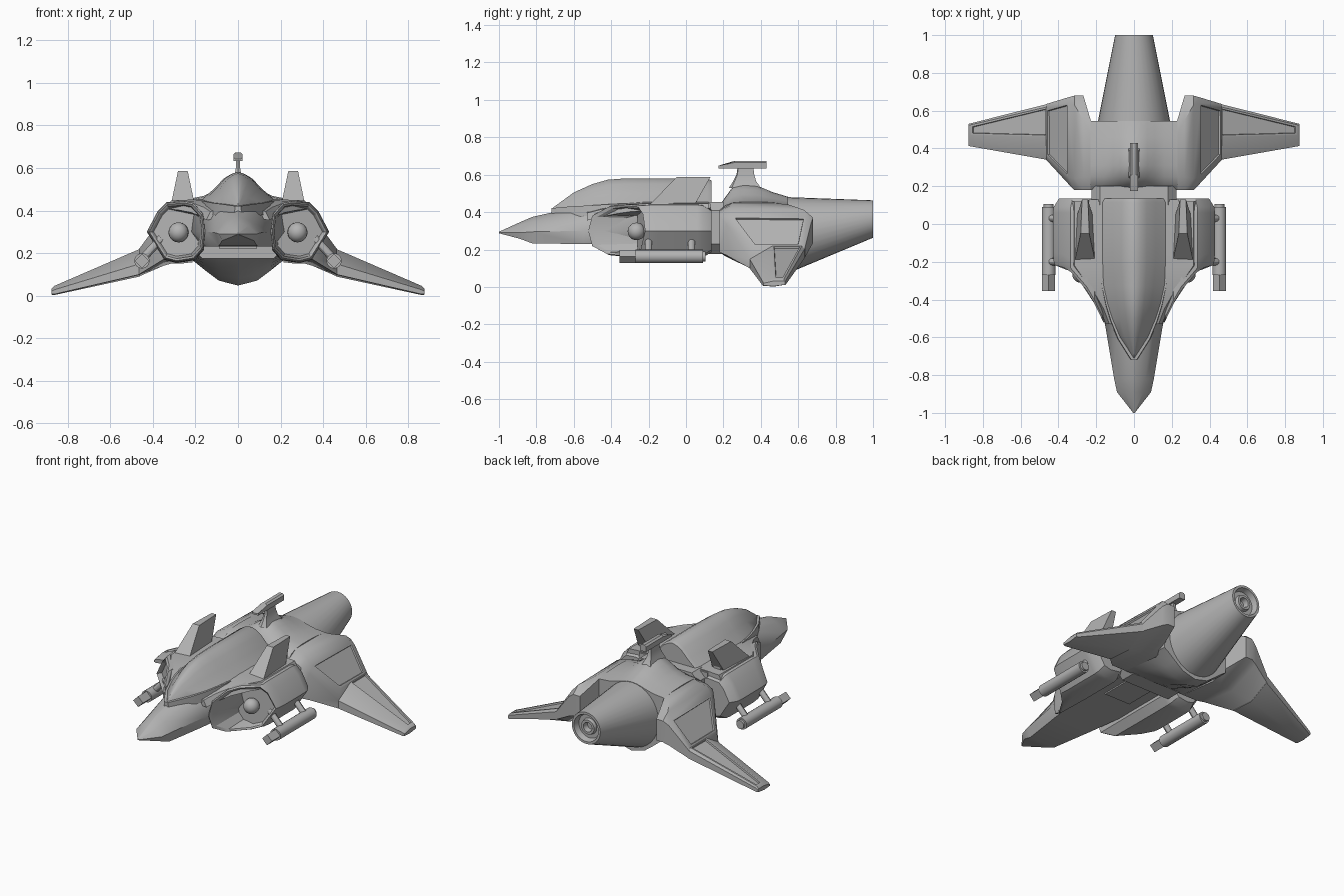
import bpy, bmesh, math
from mathutils import Vector

cube = bpy.data.objects.get("Cube")
if cube:
    bpy.data.objects.remove(cube, do_unlink=True)

grey = bpy.data.materials.new("hull grey")
grey.use_nodes = True
GREY = (0.45, 0.45, 0.45, 1)
grey.diffuse_color = GREY
grey.node_tree.nodes["Principled BSDF"].inputs["Base Color"].default_value = GREY


def finish(name, bm, mirror=False, angle=30):
    """Turn a bmesh into a shaded object, optionally mirrored across x."""
    bmesh.ops.recalc_face_normals(bm, faces=bm.faces)
    mesh = bpy.data.meshes.new(name)
    bm.to_mesh(mesh)
    bm.free()
    mesh.materials.append(grey)
    ob = bpy.data.objects.new(name, mesh)
    bpy.context.collection.objects.link(ob)
    if mirror:
        ob.modifiers.new("Mirror", "MIRROR").use_clip = False
    bpy.ops.object.select_all(action="DESELECT")
    ob.select_set(True)
    bpy.context.view_layer.objects.active = ob
    bpy.ops.object.shade_smooth_by_angle(angle=math.radians(angle))
    return ob


def loft(name, rings, mirror=False, angle=30, panels=()):
    """Skin closed rings; panels lists (span, side) faces to recess."""
    bm = bmesh.new()
    rows = [[bm.verts.new(p) for p in ring] for ring in rings]
    n = len(rows[0])
    sides = {}
    for s, (a, b) in enumerate(zip(rows, rows[1:])):
        for i in range(n):
            j = (i + 1) % n
            sides[s, i] = bm.faces.new((a[i], a[j], b[j], b[i]))
    bm.faces.new(rows[0])
    bm.faces.new(rows[-1])
    bmesh.ops.recalc_face_normals(bm, faces=bm.faces)
    for key in panels:
        bmesh.ops.inset_individual(bm, faces=[sides[key]], thickness=0.015)
        bmesh.ops.inset_individual(bm, faces=[sides[key]], thickness=0.003, depth=-0.01)
    return finish(name, bm, mirror, angle)


def oval(y, rx, low, high, n=32):
    mid, rz = (low + high) / 2, (high - low) / 2
    return [(rx * math.cos(t), y, mid + rz * math.sin(t))
            for t in (math.tau * i / n for i in range(n))]


def symmetric(y, half):
    """Closed ring at y from a right-hand profile, top to bottom, off the axis."""
    return [(x, y, z) for x, z in half] + [(-x, y, z) for x, z in reversed(half)]


def tube(name, a, b, radius, sides=16, mirror=True):
    a, b = Vector(a), Vector(b)
    bm = bmesh.new()
    turn = (b - a).to_track_quat("Z", "Y").to_matrix().to_4x4()
    turn.translation = (a + b) / 2
    bmesh.ops.create_cone(bm, cap_ends=True, segments=sides, radius1=radius,
                          radius2=radius, depth=(b - a).length, matrix=turn)
    return finish(name, bm, mirror)


def box(name, low, high, mirror=False):
    (x0, y0, z0), (x1, y1, z1) = low, high
    return loft(name, [[(x0, y, z0), (x1, y, z0), (x1, y, z1), (x0, y, z1)]
                       for y in (y0, y1)], mirror)


# Nose and forward fuselage: ridge, shoulder, widest line, keel edge
hull = []
for y, top, ws, zs, wm, zm, wb, zb in (
        (-1.0, .295, .003, .293, .004, .29, .003, .287),
        (-.89, .345, .05, .328, .09, .29, .075, .258),
        (-.82, .375, .06, .35, .105, .295, .09, .232),
        (-.55, .435, .09, .41, .15, .30, .13, .23),
        (-.40, .445, .15, .43, .18, .30, .15, .23),
        (-.25, .450, .20, .445, .22, .30, .17, .23),
        (.13, .450, .24, .445, .24, .30, .17, .23)):
    hull.append(symmetric(y, [(.002, top), (ws, zs), (wm, zm), (wb, zb)]))
loft("fuselage", hull, angle=42)
box("belly_panel", (-.09, -.15, .222), (.09, .08, .232))
loft("neck", [symmetric(y, [(.18, .455), (.225, .41), (.225, .23), (.17, .175)])
              for y in (.10, .2)])

# Canopy with a thin frame around its foot
canopy, frame = [], []
for y, w, base, top in ((-.71, .006, .415, .425), (-.60, .075, .425, .505),
                        (-.50, .115, .43, .55), (-.42, .14, .435, .573),
                        (-.33, .16, .44, .58), (-.20, .175, .44, .58),
                        (.115, .175, .44, .58), (.135, .165, .44, .57)):
    canopy.append(symmetric(y, [(.04 * w, top)] + [
        (w * u, base + (top - base) * v)
        for u, v in ((.2, .93), (.38, .79), (.65, .44), (1, .05), (1, -.1))]))
    frame.append(symmetric(y - .01, [(w + .008, base + .006), (w + .012, base - .05)]))
loft("canopy", canopy, angle=35)
loft("canopy_frame", frame)

# Engine nacelles with curved, raked intake lips
profile = [(.155, .30), (.165, .215), (.205, .17), (.29, .157), (.345, .172),
           (.425, .30), (.375, .395), (.335, .435), (.25, .443), (.21, .435), (.165, .385)]
CX, CZ = .285, .298


def section(scale, y_rule):
    pts = [(CX + (x - CX) * scale, CZ + (z - CZ) * scale) for x, z in profile]
    return [(x, y_rule(x), z) for x, z in pts]


def rake(x):
    t = min(max((x - .155) / .27, 0), 1)
    return -.53 + .32 * (1 - (1 - t) ** 2)


loft("engine_nacelle", [
    section(.80, lambda x: max(rake(x) + .02, -.26)), section(.88, rake),
    section(.95, lambda x: rake(x) - .008), section(1, lambda x: rake(x) + .012),
    section(1.03, lambda x: max(rake(x) + .06, -.19)), section(1.03, lambda x: .06),
    section(1.0, lambda x: .09), section(.80, lambda x: .135)], True, 25)
bm = bmesh.new()
bmesh.ops.create_uvsphere(bm, u_segments=20, v_segments=12, radius=.047)
bmesh.ops.translate(bm, verts=bm.verts, vec=(.28, -.265, .297))
finish("intake_hub", bm, True)
# Shoulder deck flaring from the canopy out to the nacelle
loft("shoulder_deck", [[(.10, y, .36), (w, y, z - .04), (w - .02, y, z), (.10, y, z + .01)]
                       for y, w, z in ((-.53, .15, .395), (-.45, .18, .415), (-.38, .22, .43),
                                       (-.30, .28, .442), (-.22, .335, .447), (.12, .335, .447))],
     True, 35)

# Swept dorsal fins on small pads
loft("dorsal_fin", [
    [(.207, -.19, .445), (.312, -.19, .445), (.30, .05, .445), (.22, .05, .445)],
    [(.237, -.05, .587), (.282, -.05, .587), (.275, .13, .587), (.244, .13, .587)]], True)
box("fin_pad", (.235, -.03, .44), (.285, .06, .463), True)

# Guns slung outboard on paired struts
tube("gun_body", (.452, -.27, .163), (.452, .09, .163), .036)
tube("gun_tail", (.452, .08, .163), (.452, .105, .163), .026)
tube("gun_muzzle", (.452, -.355, .163), (.452, -.26, .163), .034, 4)
for label, y in (("front", -.2), ("rear", .03)):
    tube(label + "_gun_strut", (.36, y, .27), (.452, y, .17), .019, 12)

# Aft body: a bell-shaped back over a keeled belly, flowing into the tail cone
aft = []
for y, top, edge, drop in ((.18, .435, .41, 0), (.21, .48, .435, .15), (.25, .535, .45, .3),
                           (.31, .548, .455, .5), (.38, .542, .455, .75),
                           (.46, .508, .452, 1), (.545, .482, .44, 1)):
    upper = [(x, edge + (top - edge) * f) for x, f in
             ((.003, 1), (.035, .93), (.07, .72), (.11, .42), (.16, .15), (.23, 0))]
    lower = [(x, .185 - drop * d) for x, d in
             ((.23, .01), (.2, .03), (.15, .07), (.09, .115), (.003, .137))]
    aft.append(symmetric(y, upper + lower))
loft("aft_body", aft, angle=45)
loft("tail_cone", [oval(*s) for s in (
    (.50, .19, .07, .482), (.55, .19, .075, .48), (1, .10, .263, .463),
    (1, .085, .278, .448), (.965, .075, .288, .438), (.965, .05, .313, .413),
    (.985, .045, .318, .408), (.985, .03, .333, .393), (.95, .025, .338, .388))])


def ribs(*stations):
    return [[(x, y, z) for y, z in pts] for x, pts in stations]


# Wing roots: thick rounded shoulders with a recessed side panel
tail = [(.68, .37), (.68, .235), (.45, .15)]
loft("wing_root", ribs(
    (.215, [(.18, .185), (.18, .41), (.25, .451), (.47, .452), (.545, .44), (.545, .2), (.45, .155)]),
    (.228, [(.18, .185), (.18, .41), (.25, .45), (.47, .45), (.545, .44), (.545, .2), (.45, .155)]),
    (.268, [(.18, .185), (.18, .405), (.25, .442), (.55, .44)] + tail),
    (.315, [(.18, .185), (.18, .38), (.24, .42), (.63, .412)] + tail),
    (.35, [(.215, .17), (.215, .335), (.25, .375), (.64, .372), (.67, .345), (.67, .22), (.46, .14)]),
    (.465, [(.34, .10), (.34, .15), (.36, .22), (.61, .22), (.635, .205), (.635, .155), (.5, .09)])),
    True, 40, panels=[(4, 2)])

# Outer wings: drooping blades with a recessed trailing panel
loft("outer_wing", ribs(
    (.46, [(.34, .10), (.34, .15), (.46, .22), (.62, .22), (.635, .205), (.635, .155), (.5, .09)]),
    (.865, [(.411, .006), (.411, .027), (.47, .045), (.525, .045), (.533, .035), (.533, .012), (.47, .002)]),
    (.877, [(.414, .008), (.414, .02), (.47, .032), (.524, .032), (.53, .026), (.53, .012), (.47, .004)])),
    True, 25, panels=[(0, 2)])

# Antenna pylon and pod
loft("antenna_pylon", [[(-w, a, z), (0, a - w / 2, z), (w, a, z), (w, b, z), (-w, b, z)]
                       for w, a, b, z in ((.03, .245, .40, .53), (.016, .26, .375, .565),
                                          (.01, .275, .365, .60), (.008, .28, .36, .64))])
loft("antenna_pod", [symmetric(y, [(.011, hi), (.022, (hi + .64) / 2 + .008), (.02, .632)])
                     for y, hi in ((.175, .642), (.26, .674), (.43, .674))])
